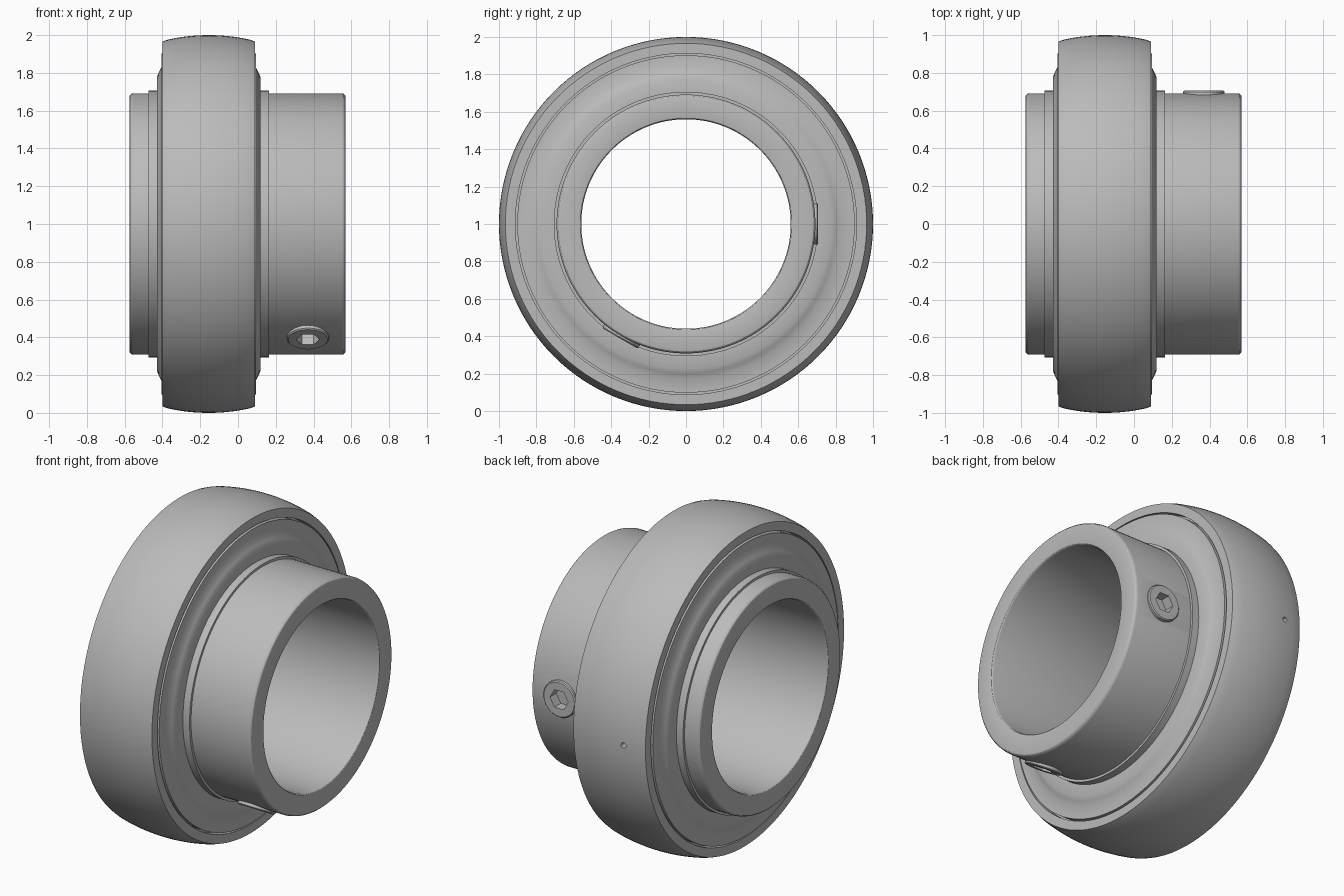
import bpy, bmesh, math
from mathutils import Matrix, Vector

cube = bpy.data.objects.get("Cube")
if cube:
    bpy.data.objects.remove(cube, do_unlink=True)

steel = bpy.data.materials.new("brushed steel grey")
steel.use_nodes = True
GREY = (0.5, 0.5, 0.5, 1)
steel.diffuse_color = GREY
steel.node_tree.nodes["Principled BSDF"].inputs["Base Color"].default_value = GREY

MID = -0.155          # middle plane of the outer ring
AXLE = Matrix.Translation((0, 0, 1))


def lathe(name, profile, segs=128, matrix=AXLE):
    """Spin a closed (x, radius) profile about the x axis."""
    bm = bmesh.new()
    rings = []
    for i in range(segs):
        a = math.pi / 2 + math.tau * i / segs
        rings.append([bm.verts.new((x, r * math.cos(a), r * math.sin(a))) for x, r in profile])
    n = len(profile)
    for i in range(segs):
        a, b = rings[i], rings[(i + 1) % segs]
        for j in range(n):
            k = (j + 1) % n
            if profile[j][1] or profile[k][1]:
                bm.faces.new((a[j], a[k], b[k], b[j]))
    bmesh.ops.remove_doubles(bm, verts=bm.verts, dist=1e-5)
    bmesh.ops.dissolve_degenerate(bm, edges=bm.edges, dist=1e-5)
    bmesh.ops.transform(bm, matrix=matrix, verts=bm.verts)
    bmesh.ops.recalc_face_normals(bm, faces=bm.faces)
    mesh = bpy.data.meshes.new(name)
    bm.to_mesh(mesh)
    bm.free()
    mesh.materials.append(steel)
    ob = bpy.data.objects.new(name, mesh)
    bpy.context.scene.collection.objects.link(ob)
    return ob


def plug(name, low, high, radius, matrix, segs=48, chamfer=0.0):
    return lathe(name, [(low, 0), (low, radius), (high - chamfer, radius),
                        (high, radius - chamfer), (high, 0)] if chamfer else
                 [(low, 0), (low, radius), (high, radius), (high, 0)], segs, matrix)


def cut(ob, cutter):
    """Subtract the cutter, keep the result and discard the cutter."""
    cutter.hide_render = True
    mod = ob.modifiers.new("cut", 'BOOLEAN')
    mod.operation, mod.solver, mod.object = 'DIFFERENCE', 'EXACT', cutter
    bpy.context.view_layer.update()
    graph = bpy.context.evaluated_depsgraph_get()
    mesh = bpy.data.meshes.new_from_object(ob.evaluated_get(graph))
    ob.modifiers.clear()
    ob.data = mesh
    bpy.data.objects.remove(cutter, do_unlink=True)


def radial(x, degrees):
    """Frame whose x axis points outward from the axle; angle runs from +y to +z."""
    a = math.radians(degrees)
    out, along = Vector((0, math.cos(a), math.sin(a))), Vector((1, 0, 0))
    m = Matrix((out, along.cross(out), along)).transposed().to_4x4()
    m.translation = (x, 0, 1)
    return m


def rounded(cx, cr, radius, start):
    """Quarter-circle corner of a profile."""
    return [(cx + radius * math.cos(math.radians(start + t)),
             cr + radius * math.sin(math.radians(start + t))) for t in range(0, 91, 30)]


# Inner ring with extended collar and rounded lips
L, R, OUT, BORE = -0.575, 0.57, 0.692, 0.56
inner_ring = lathe("inner_ring",
                   rounded(R - .02, OUT - .02, .02, 0)[::-1]
                   + rounded(R - .012, BORE + .012, .012, 270)[::-1]
                   + rounded(L + .012, BORE + .012, .012, 180)[::-1]
                   + rounded(L + .02, OUT - .02, .02, 90)[::-1])

# Outer ring with spherical outside and stepped inside
half = 0.245
arc = [(MID + half * t / 8, math.sqrt(1 - (half * t / 8) ** 2)) for t in range(-8, 9)]
arc[0], arc[-1] = (MID - half, 0.966), (MID + half, 0.966)
outer_ring = lathe("outer_ring", arc + [(MID + half, .912), (MID + .2, .912), (MID + .2, .86),
                                        (MID - .2, .86), (MID - .2, .912), (MID - half, .912)])

# Seals and flinger lips on both sides
for side, s in (("left", 1), ("right", -1)):
    lathe(side + "_seal", [(MID + s * d, r) for d, r in
                           ((.19, .70), (.275, .70), (.275, .775), (.265, .80), (.25, .83),
                            (.25, .902), (.19, .902))])
    lathe(side + "_seal_lip", [(MID + s * d, r) for d, r in
                               ((.18, .685), (.32, .685), (.32, .707), (.18, .707))])

# Set screws with hexagonal sockets
for name, angle in (("back_set_screw", 0), ("lower_set_screw", 240)):
    frame = radial(0.37, angle)
    cut(inner_ring, plug("screw_hole", .62, .8, .111, frame))
    screw = plug(name, .60, .706, .11, frame, chamfer=.006)
    cut(screw, plug("socket", .645, .8, .062, frame, segs=6))

# Lubrication hole
cut(outer_ring, plug("oil_hole", .93, 1.1, .016, radial(-0.27, 0), segs=24))

# Smooth shading with sharp edges kept
for ob in bpy.context.scene.collection.objects:
    if ob.type == 'MESH':
        bpy.ops.object.select_all(action='DESELECT')
        ob.select_set(True)
        bpy.context.view_layer.objects.active = ob
        bpy.ops.object.shade_smooth_by_angle(angle=math.radians(30))
